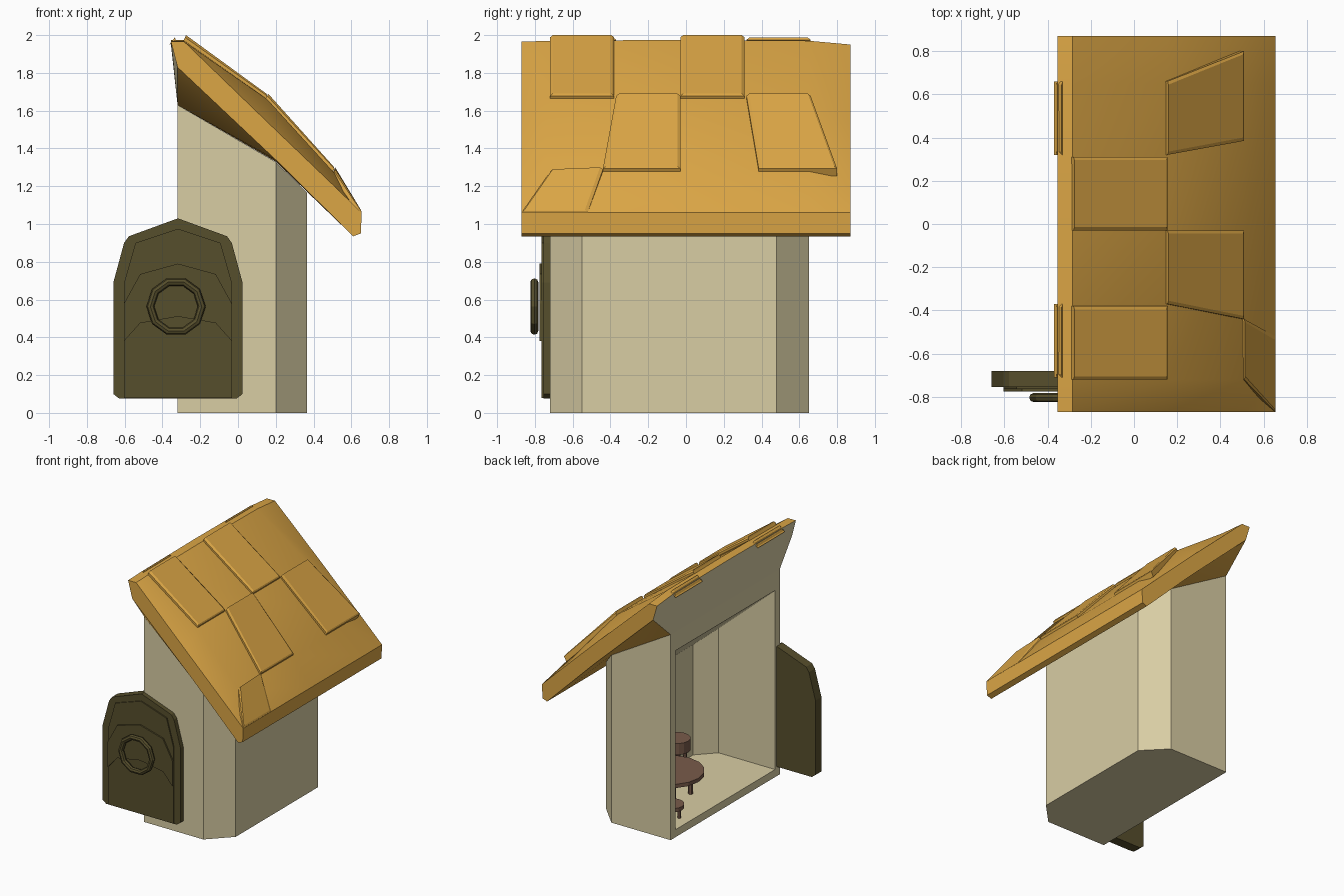
import bpy, bmesh, math
from mathutils import Matrix

cube = bpy.data.objects.get("Cube")
if cube:
    bpy.data.objects.remove(cube, do_unlink=True)


def material(name, color):
    m = bpy.data.materials.new(name)
    m.use_nodes = True
    m.diffuse_color = (*color, 1)
    for n in m.node_tree.nodes:
        if n.type == 'BSDF_PRINCIPLED':
            n.inputs["Base Color"].default_value = (*color, 1)
    return m


PLASTER = material("plaster", (0.69, 0.61, 0.37))
STRAW = material("straw_yellow", (0.71, 0.38, 0.06))
OLIVE = material("dark_olive", (0.094, 0.077, 0.025))
WOOD = material("brown_wood", (0.19, 0.105, 0.07))


def finish(name, bm, *mats, smooth=False):
    bmesh.ops.recalc_face_normals(bm, faces=bm.faces)
    me = bpy.data.meshes.new(name)
    bm.to_mesh(me)
    bm.free()
    ob = bpy.data.objects.new(name, me)
    bpy.context.collection.objects.link(ob)
    for m in mats:
        me.materials.append(m)
    if smooth:
        bpy.ops.object.select_all(action='DESELECT')
        ob.select_set(True)
        bpy.context.view_layer.objects.active = ob
        bpy.ops.object.shade_smooth_by_angle(angle=math.radians(30))
    return ob


def loft(bm, rings, caps=True):
    """Join closed rings of points with quads."""
    vs = [[bm.verts.new(p) for p in r] for r in rings]
    for a, b in zip(vs, vs[1:]):
        for i in range(len(a)):
            j = (i + 1) % len(a)
            bm.faces.new((a[i], a[j], b[j], b[i]))
    if caps:
        bm.faces.new(vs[0])
        bm.faces.new(vs[-1])
    return vs


# House body: cutaway shell, open on its right side
CUT = -0.32


def shell(bm, t, z0, top):
    c = 0.4 * t
    plan = [(CUT, -0.72 + t), (0.2 - c, -0.72 + t), (0.365 - t, -0.55 + c),
            (0.365 - t, 0.48 - c), (0.2 - c, 0.65 - t), (CUT, 0.65 - t)]
    vs = loft(bm, [[(x, y, z0) for x, y in plan],
                   [(x, y, top(x)) for x, y in plan]], caps=False)
    for r in vs:
        for k in range(2):
            bm.faces.new((r[k], r[k + 1], r[4 - k], r[5 - k]))
    side = next(f for f in bm.faces if set(f.verts) == {r[i] for r in vs for i in (0, 5)})
    bm.faces.remove(side)
    return [vs[0][0], vs[0][5], vs[1][5], vs[1][0]]


bm = bmesh.new()
outer = shell(bm, 0, 0, lambda x: 1.63 - 0.58 * (x - CUT) - max(0, x - 0.2) * 0.4)
inner = shell(bm, 0.06, 0.06, lambda x: 1.48 - 0.87 * (x - CUT))
for i in range(4):
    j = (i + 1) % 4
    bm.faces.new((outer[i], outer[j], inner[j], inner[i]))
finish("house_walls", bm, PLASTER)


# Roof: bulging slope with flared gable ends
def roof_ring(y, bulge, peak):
    mix = lambda a, b: a + (b - a) * bulge
    pts = [(-0.355, peak), (-0.285, peak), (0.155, mix(1.54, 1.66)),
           (0.51, mix(1.2, 1.27)), (0.655, 1.06), (0.65, 0.95), (0.61, 0.935),
           (0.2, mix(1.34, 1.33)), (CUT, mix(1.83, 1.63))]
    return [(x, y, z) for x, z in pts]


bm = bmesh.new()
loft(bm, [roof_ring(-0.87, 0, 1.965), roof_ring(-0.72, 1, 1.97), roof_ring(-0.03, 1, 1.975),
          roof_ring(0.65, 1, 1.97), roof_ring(0.87, 0, 1.95)])
bmesh.ops.recalc_face_normals(bm, faces=bm.faces)
for f in bm.faces:
    f.material_index = int(f.normal.x < -0.9)
finish("roof", bm, STRAW, PLASTER, smooth=True)


# Shingles
def shingle(name, corners, depth=0.05):
    bm = bmesh.new()
    n = 0.015
    mx = sum(p[0] for p in corners) / 4
    my = sum(p[1] for p in corners) / 4
    top = [(x + math.copysign(n, mx - x) * 0.3, y + math.copysign(n, my - y), z)
           for x, y, z in corners]
    loft(bm, [[(x - depth * 0.4, y, z - depth) for x, y, z in corners],
              [(x, y, z - 0.012) for x, y, z in corners], top])
    finish(name, bm, STRAW)


for k, y in enumerate((-0.72, -0.03)):
    shingle(f"upper_shingle_{k + 1}", [(-0.28, y, 2.0), (-0.28, y + 0.34, 2.0),
                                       (0.155, y + 0.34, 1.69), (0.155, y, 1.69)])
for k, (a, b, c, d) in enumerate(((-0.37, -0.03, -0.03, -0.44), (0.32, 0.66, 0.8, 0.385))):
    shingle(f"middle_shingle_{k + 1}", [(0.155, a, 1.69), (0.155, b, 1.69),
                                        (0.51, c, 1.305), (0.51, d, 1.305)])
shingle("corner_shingle", [(0.51, -0.72, 1.29), (0.51, -0.44, 1.3),
                           (0.655, -0.52, 1.075), (0.655, -0.87, 1.075)], 0.03)
for k, y in enumerate((-0.71, 0.32)):
    shingle(f"ridge_shingle_{k + 1}", [(-0.362, y, 1.96), (-0.362, y + 0.34, 1.96),
                                       (-0.33, y + 0.34, 1.987), (-0.33, y, 1.987)], 0.02)

# Door: arched slab, raised panel, curved band and ring handle
DX = -0.318
HALF = [(0.31, 0.075), (0.342, 0.1), (0.342, 0.69), (0.285, 0.9), (0.26, 0.935)]


def arch(half, peak, y, sx=1):
    right = [(DX + x * sx, y, z) for x, z in half]
    left = [(DX - x * sx, y, z) for x, z in reversed(half)]
    return right + [(DX, y, peak)] + left


bm = bmesh.new()
loft(bm, [arch(HALF, 1.03, -0.68), arch(HALF, 1.03, -0.755)])
finish("door", bm, OLIVE)

PANEL = [(0.285, 0.08), (0.285, 0.69), (0.225, 0.9)]
bm = bmesh.new()
loft(bm, [arch(PANEL, 0.975, -0.75), arch(PANEL, 0.975, -0.764)])
finish("door_panel", bm, OLIVE)

LOW = [(0.285, 0.38), (0.2, 0.475)]
HIGH = [(0.285, 0.58), (0.2, 0.735)]
bm = bmesh.new()
band = []
for y in (-0.76, -0.775):
    low, high = arch(LOW, 0.51, y), arch(HIGH, 0.79, y)
    band.append(low + high[::-1])
vs = loft(bm, band, caps=False)
for r in vs:
    for i in range(4):
        bm.faces.new((r[i], r[i + 1], r[8 - i], r[9 - i]))
finish("door_band", bm, OLIVE)

bpy.ops.mesh.primitive_torus_add(major_segments=10, minor_segments=8, major_radius=0.136,
                                 minor_radius=0.021, location=(DX - 0.01, -0.803, 0.563),
                                 rotation=(math.pi / 2, 0, 0))
ring = bpy.context.object
ring.name = "door_ring"
ring.data.materials.append(OLIVE)


# Furniture
def disc(bm, x, y, z0, z1, r, n=16):
    bmesh.ops.create_cone(bm, cap_ends=True, segments=n, radius1=r, radius2=r, depth=z1 - z0,
                          matrix=Matrix.Translation((x, y, (z0 + z1) / 2)))


def table(name, x, y, top, r, thick, leg):
    bm = bmesh.new()
    disc(bm, x, y, top - thick, top, r)
    for i in range(4):
        a = math.pi / 4 + i * math.pi / 2
        disc(bm, x + 0.6 * r * math.cos(a), y + 0.6 * r * math.sin(a), 0.05, top - thick, leg, 6)
    finish(name, bm, WOOD)


table("table", 0.05, 0.13, 0.26, 0.25, 0.03, 0.018)
table("near_stool", -0.19, 0.45, 0.18, 0.09, 0.03, 0.012)
table("far_stool", 0.2, -0.17, 0.36, 0.1, 0.09, 0.015)
